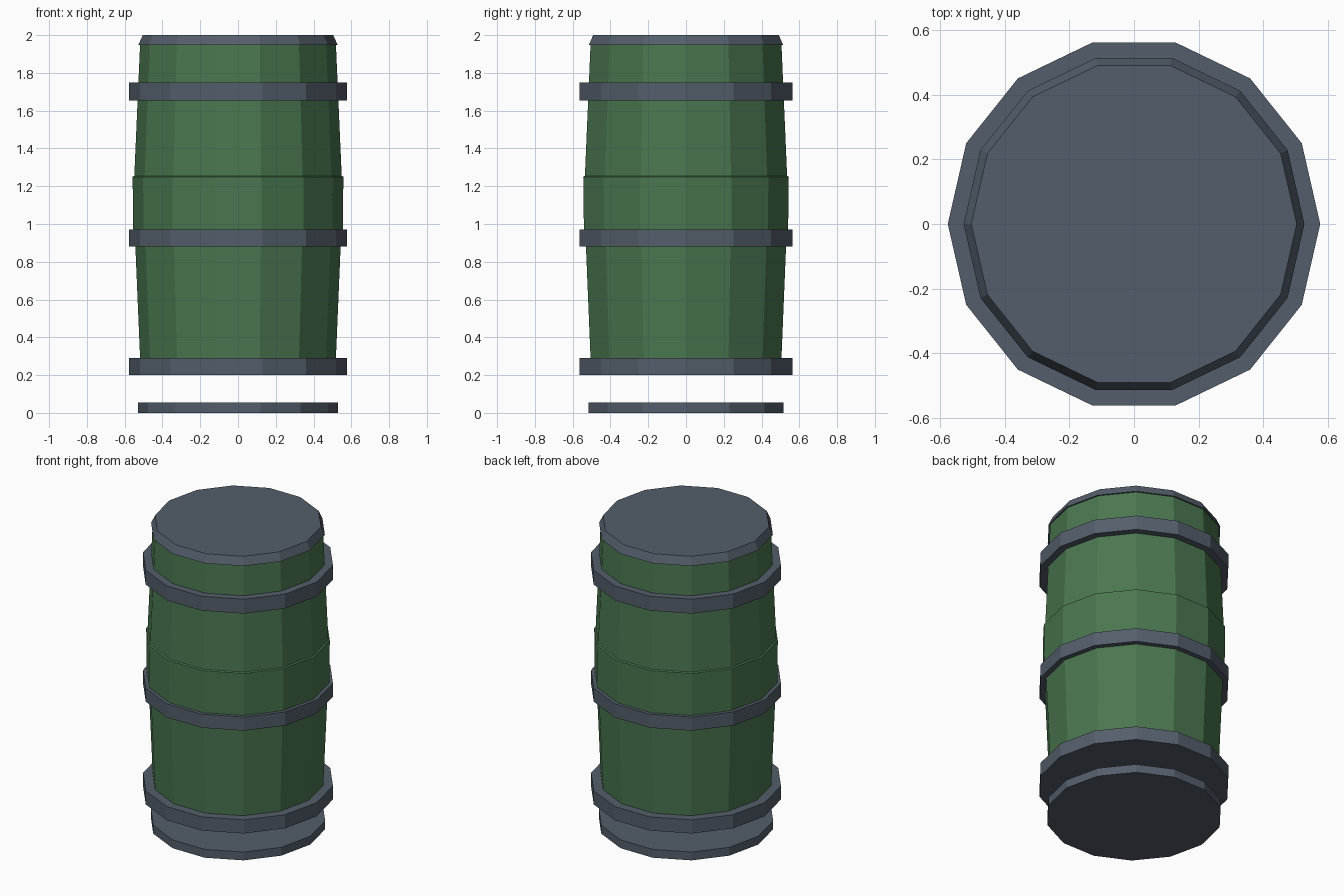
import bpy
import bmesh
from math import cos, sin, tau

cube = bpy.data.objects.get("Cube")
if cube:
    bpy.data.objects.remove(cube, do_unlink=True)

SIDES = 14


def material(name, color):
    mat = bpy.data.materials.new(name)
    mat.use_nodes = True
    mat.diffuse_color = color
    bsdf = next(n for n in mat.node_tree.nodes if n.type == "BSDF_PRINCIPLED")
    bsdf.inputs["Base Color"].default_value = color
    bsdf.inputs["Roughness"].default_value = 0.8
    return mat


def lathe(name, profile, mat):
    """Closed flat-sided solid from (radius, height) pairs, bottom to top."""
    bm = bmesh.new()
    loops = [[bm.verts.new((r * cos(tau * i / SIDES), r * sin(tau * i / SIDES), z))
              for i in range(SIDES)] for r, z in profile]
    for low, high in zip(loops, loops[1:]):
        for i in range(SIDES):
            j = (i + 1) % SIDES
            bm.faces.new((low[i], low[j], high[j], high[i]))
    bm.faces.new(loops[0][::-1])
    bm.faces.new(loops[-1])
    mesh = bpy.data.meshes.new(name)
    bm.to_mesh(mesh)
    bm.free()
    mesh.materials.append(mat)
    obj = bpy.data.objects.new(name, mesh)
    bpy.context.collection.objects.link(obj)
    return obj


green = material("painted green", (0.069, 0.185, 0.080, 1))
grey = material("slate grey metal", (0.088, 0.113, 0.146, 1))

# Barrel wall, with a slightly proud band around the middle
lathe("barrel_body", [(0.515, 0.21), (0.545, 0.92), (0.554, 0.93),
                      (0.558, 1.25), (0.549, 1.255), (0.518, 1.96)], green)

# Metal hoops
for name, bottom, top in (("lower_hoop", 0.20, 0.29),
                          ("middle_hoop", 0.88, 0.97),
                          ("upper_hoop", 1.655, 1.75)):
    lathe(name, [(0.577, bottom), (0.577, top)], grey)

# Bevelled lid and the loose base disc below the barrel
lathe("lid", [(0.528, 1.947), (0.504, 2.0)], grey)
lathe("base_disc", [(0.53, 0.0), (0.53, 0.055)], grey)
